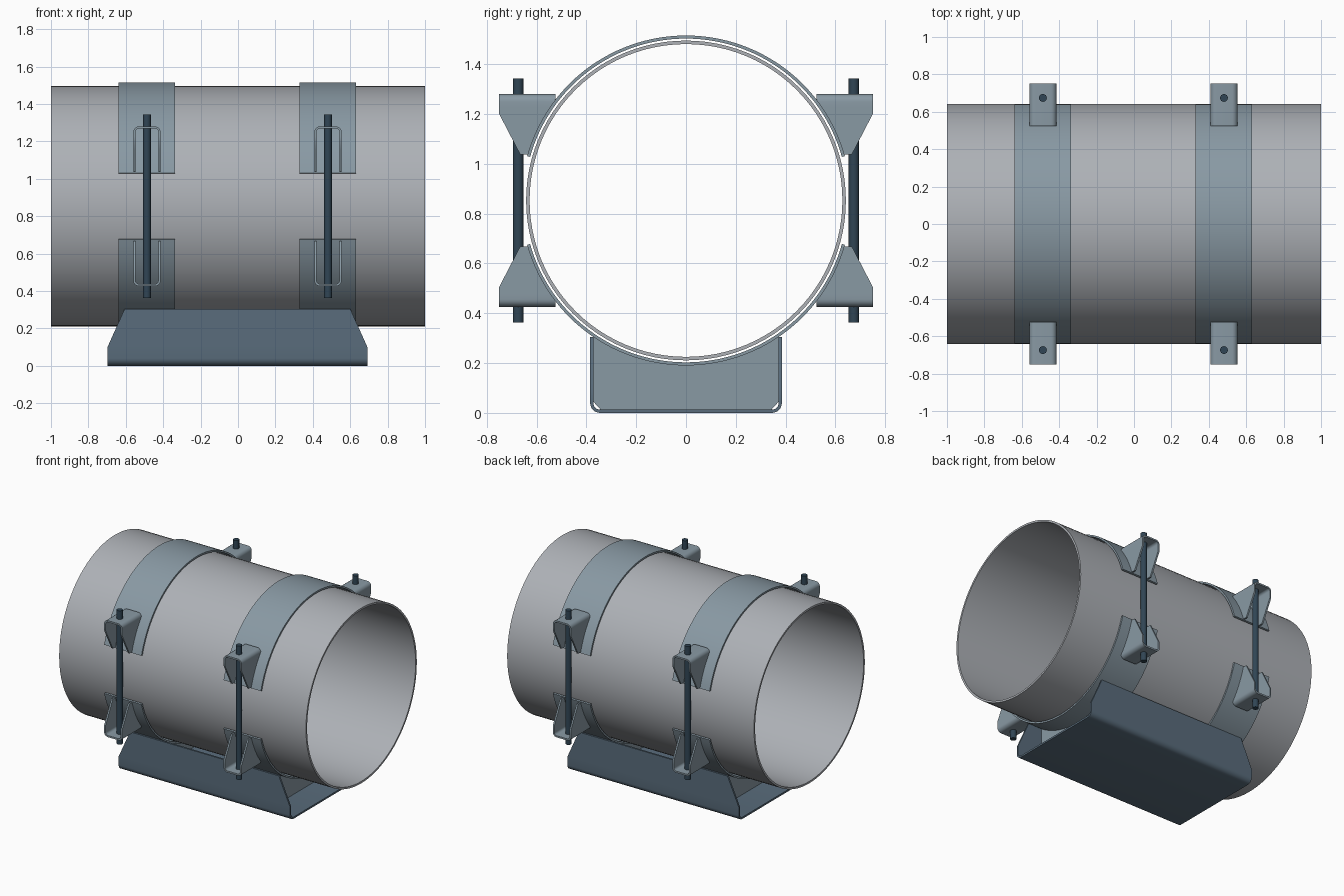
import bpy, bmesh, math

if "Cube" in bpy.data.objects:
    bpy.data.objects.remove(bpy.data.objects["Cube"])

C = 0.853            # pipe axis height
R = 0.6625           # clamp outer radius
DX = -0.003          # slight offset of the support along the pipe
CLAMPS = {"left": DX - 0.484, "right": DX + 0.484}


def material(name, rgb):
    m = bpy.data.materials.new(name)
    m.diffuse_color = (*rgb, 1)
    m.use_nodes = True
    m.node_tree.nodes["Principled BSDF"].inputs["Base Color"].default_value = m.diffuse_color
    return m


PIPE = material("pipe_grey", (0.42, 0.44, 0.47))
STEEL = material("clamp_steel", (0.25, 0.32, 0.37))
BASE = material("base_blue", (0.10, 0.15, 0.20))
BOLT = material("bolt_dark", (0.03, 0.06, 0.09))


def finish(bm, name, mat):
    bmesh.ops.recalc_face_normals(bm, faces=bm.faces[:])
    me = bpy.data.meshes.new(name)
    bm.to_mesh(me)
    bm.free()
    ob = bpy.data.objects.new(name, me)
    bpy.context.collection.objects.link(ob)
    me.materials.append(mat)
    bpy.context.view_layer.objects.active = ob
    ob.select_set(True)
    bpy.ops.object.shade_smooth_by_angle(angle=math.radians(30))
    ob.select_set(False)


def loft(sections, name, mat, closed=False):
    """Join a row of four-point sections into a solid strip."""
    bm = bmesh.new()
    rows = [[bm.verts.new(p) for p in s] for s in sections]
    n = len(rows)
    for i in range(n if closed else n - 1):
        a, b = rows[i], rows[(i + 1) % n]
        for j in range(4):
            k = (j + 1) % 4
            bm.faces.new((a[j], a[k], b[k], b[j]))
    if not closed:
        bm.faces.new(rows[0])
        bm.faces.new(rows[-1])
    finish(bm, name, mat)


def band(name, r0, r1, x0, x1, a0, a1, n, mat, closed=False):
    """Curved strip around the pipe axis, angles in degrees from +y."""
    secs = []
    for i in range(n if closed else n + 1):
        a = math.radians(a0 + (a1 - a0) * i / n)
        c, s = math.cos(a), math.sin(a)
        secs.append([(x, r * c, C + r * s)
                     for x, r in ((x0, r0), (x1, r0), (x1, r1), (x0, r1))])
    loft(secs, name, mat, closed)


def arch(half, top, r, legs):
    """Rounded upside-down U path; legs lists heights from the foot up."""
    right = [(half, z) for z in legs]
    for i in range(7):
        a = math.pi / 2 * i / 6
        right.append((half - r + r * math.cos(a), top - r + r * math.sin(a)))
    return right + [(-u, z) for u, z in reversed(right)]


def channel(name, half, top, r, t, legs, lo, hi, place, mat):
    """Folded plate whose length at each height runs from lo(z) to hi(z)."""
    outer = arch(half, top, r, legs)
    inner = arch(half - t, top - t, r - t, legs)
    loft([[place(*o, lo(o[1])), place(*o, hi(o[1])),
           place(*i, hi(i[1])), place(*i, lo(i[1]))]
          for o, i in zip(outer, inner)], name, mat)


# pipe
band("pipe", 0.628, 0.642, -1, 1, 0, 360, 96, PIPE, True)


# lug plate limits, heights measured from the pipe axis
def lug_in(z):
    return max(0.525, math.sqrt(R * R - z * z) - 0.003)


def lug_out(z):
    return min(0.75, 0.666 + (z - 0.185) * 0.084 / 0.162)


for end, cx in CLAMPS.items():
    # clamp halves
    band(f"{end}_upper_clamp", 0.650, R, cx - 0.151, cx + 0.151, 15.6, 164.4, 60, STEEL)
    band(f"{end}_lower_clamp", 0.650, R, cx - 0.151, cx + 0.151, 195.6, 344.4, 60, STEEL)
    for side, sy in (("front", -1), ("back", 1)):
        # bolt lugs
        for level, sz in (("upper", 1), ("lower", -1)):
            channel(f"{end}_{side}_{level}_lug", 0.073, 0.427, 0.03, 0.012,
                    [0.185, 0.22, 0.26, 0.30, 0.347, 0.375],
                    lug_in, lug_out,
                    lambda u, z, v: (cx + u, sy * v, C + sz * z), STEEL)
        # threaded rod
        bm = bmesh.new()
        bmesh.ops.create_cone(bm, cap_ends=True, segments=16, radius1=0.021,
                              radius2=0.021, depth=0.98)
        bmesh.ops.translate(bm, verts=bm.verts[:], vec=(cx, sy * 0.674, C))
        finish(bm, f"{end}_{side}_bolt", BOLT)

    # gusset plate between base and clamp
    arc = [(-0.372 + 0.744 * i / 24) for i in range(25)]
    prof = [(y, C - math.sqrt((R - 0.003) ** 2 - y * y)) for y in arc]
    prof += [(0.372, 0.045), (0.342, 0.012), (-0.342, 0.012), (-0.372, 0.045)]
    bm = bmesh.new()
    f = bm.faces.new([bm.verts.new((cx - 0.007, y, z)) for y, z in prof])
    g = bmesh.ops.extrude_face_region(bm, geom=[f])["geom"]
    bmesh.ops.translate(bm, verts=[v for v in g if isinstance(v, bmesh.types.BMVert)],
                        vec=(0.014, 0, 0))
    finish(bm, f"{end}_gusset", STEEL)


# base channel, built upside down so its web lies on z = 0
def base_half(z):
    return min(0.695, 0.695 - (-z - 0.1) * 0.092 / 0.205)


channel("base_channel", 0.385, 0.0, 0.04, 0.013, [-0.305, -0.1],
        lambda z: DX - base_half(z), lambda z: DX + base_half(z),
        lambda u, z, v: (v, u, -z), BASE)
